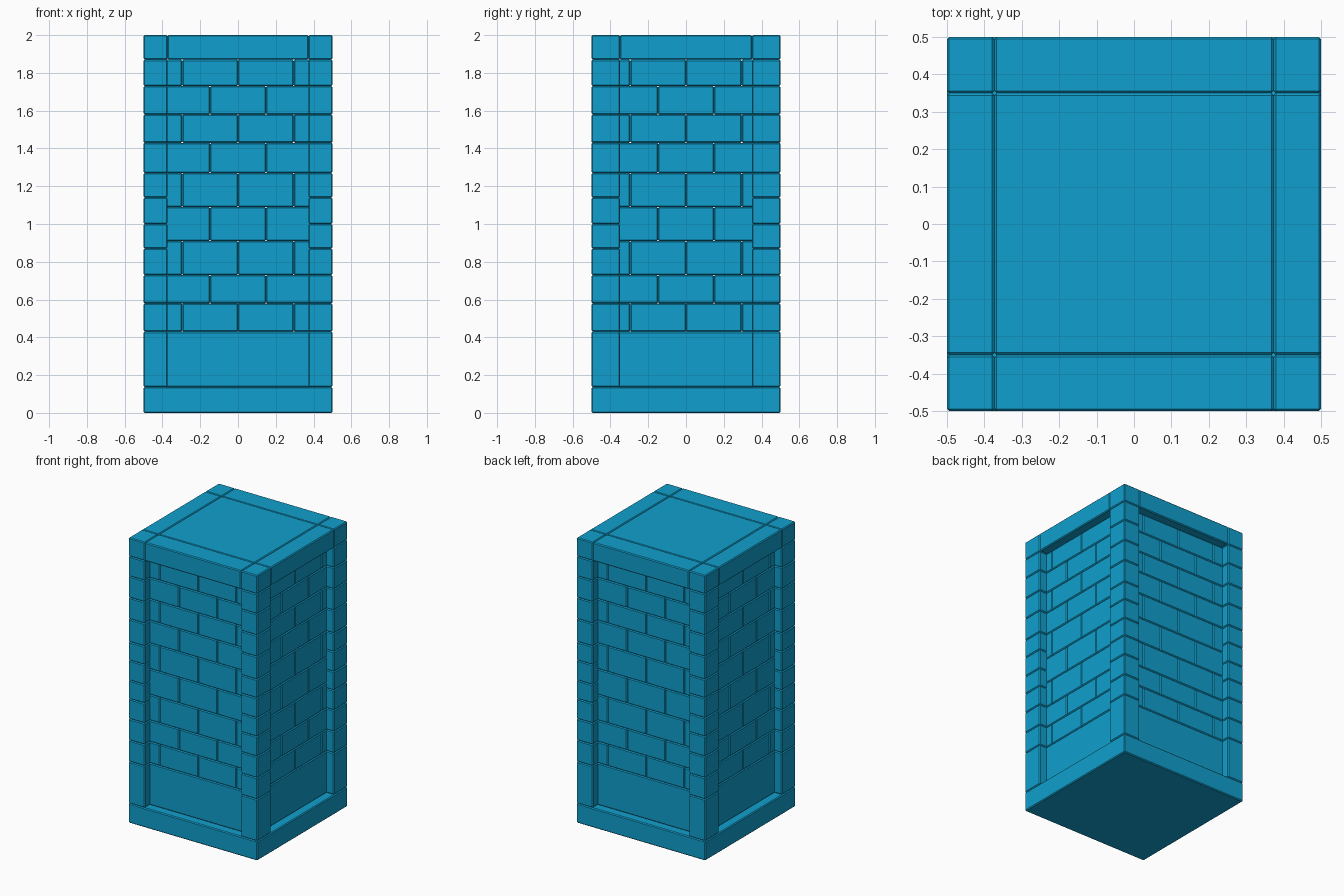
import bpy
import bmesh
from mathutils import Matrix, Vector

cube = bpy.data.objects.get("Cube")
if cube:
    bpy.data.objects.remove(cube, do_unlink=True)

# Single blue stone colour
blue = bpy.data.materials.new("blue_stone")
blue.use_nodes = True
colour = (0.005, 0.347, 0.61, 1)
blue.diffuse_color = colour
blue.node_tree.nodes["Principled BSDF"].inputs["Base Color"].default_value = colour

HALF = 0.5        # outer half width
WALL = 0.443      # half width of the recessed walls
THICK = 0.09      # brick thickness
PIER_X, PIER_Y = 0.373, 0.35
BASE_TOP, CAP_BOTTOM, TOP = 0.137, 1.87, 2.0
BEVEL = 0.006


def blocks(name, boxes):
    """One object made of bevelled blocks, each given by its low and high corner."""
    mesh = bpy.data.meshes.new(name)
    bm = bmesh.new()
    for low, high in boxes:
        low, high = Vector(low), Vector(high)
        place = Matrix.Translation((low + high) / 2) @ Matrix.Diagonal((*(high - low), 1))
        bmesh.ops.create_cube(bm, size=1, matrix=place)
    bmesh.ops.bevel(bm, geom=bm.edges[:], offset=BEVEL, segments=1,
                    affect='EDGES', profile=0.5)
    bm.to_mesh(mesh)
    bm.free()
    mesh.materials.append(blue)
    obj = bpy.data.objects.new(name, mesh)
    bpy.context.collection.objects.link(obj)
    return obj


def spans(cuts):
    return list(zip(cuts, cuts[1:]))


# Plinth
blocks("base", [((-HALF, -HALF, 0), (HALF, HALF, BASE_TOP))])

# Corner piers of stacked blocks
pier_cuts = [BASE_TOP, 0.43, 0.58, 0.73, 0.87, 1.0, 1.14, 1.27, 1.43, 1.58, 1.73, CAP_BOTTOM]
x_spans = {"right": (-HALF, -PIER_X), "left": (PIER_X, HALF)}
y_spans = {"front": (-HALF, -PIER_Y), "back": (PIER_Y, HALF)}
for x_name, (x0, x1) in x_spans.items():
    for y_name, (y0, y1) in y_spans.items():
        blocks(f"{y_name}_{x_name}_pier",
               [((x0, y0, z0), (x1, y1, z1)) for z0, z1 in spans(pier_cuts)])

# Recessed brick walls in running bond above a plain bottom slab
courses = [0.43, 0.58, 0.73, 0.91, 1.09, 1.27, 1.43, 1.58, 1.73, CAP_BOTTOM]
brick = WALL * 2 / 3
bonds = ([-WALL, -brick, 0, brick, WALL], [-WALL, -brick / 2, brick / 2, WALL])
wall_boxes = [((-WALL, -WALL, BASE_TOP), (WALL, THICK - WALL, courses[0]))]
for row, (z0, z1) in enumerate(spans(courses)):
    for x0, x1 in spans(bonds[row % 2]):
        wall_boxes.append(((x0, -WALL, z0), (x1, THICK - WALL, z1)))
for turn, side in enumerate(("front", "left", "back", "right")):
    wall = blocks(f"{side}_brick_wall", wall_boxes)
    wall.data.transform(Matrix.Rotation(turn * 1.5707963, 4, 'Z'))

# Cap of nine slabs: corners, edge beams and centre panel
x_cuts = [-HALF, -PIER_X, PIER_X, HALF]
y_cuts = [-HALF, -PIER_Y, PIER_Y, HALF]
blocks("cap", [((x0, y0, CAP_BOTTOM), (x1, y1, TOP))
               for x0, x1 in spans(x_cuts) for y0, y1 in spans(y_cuts)])
